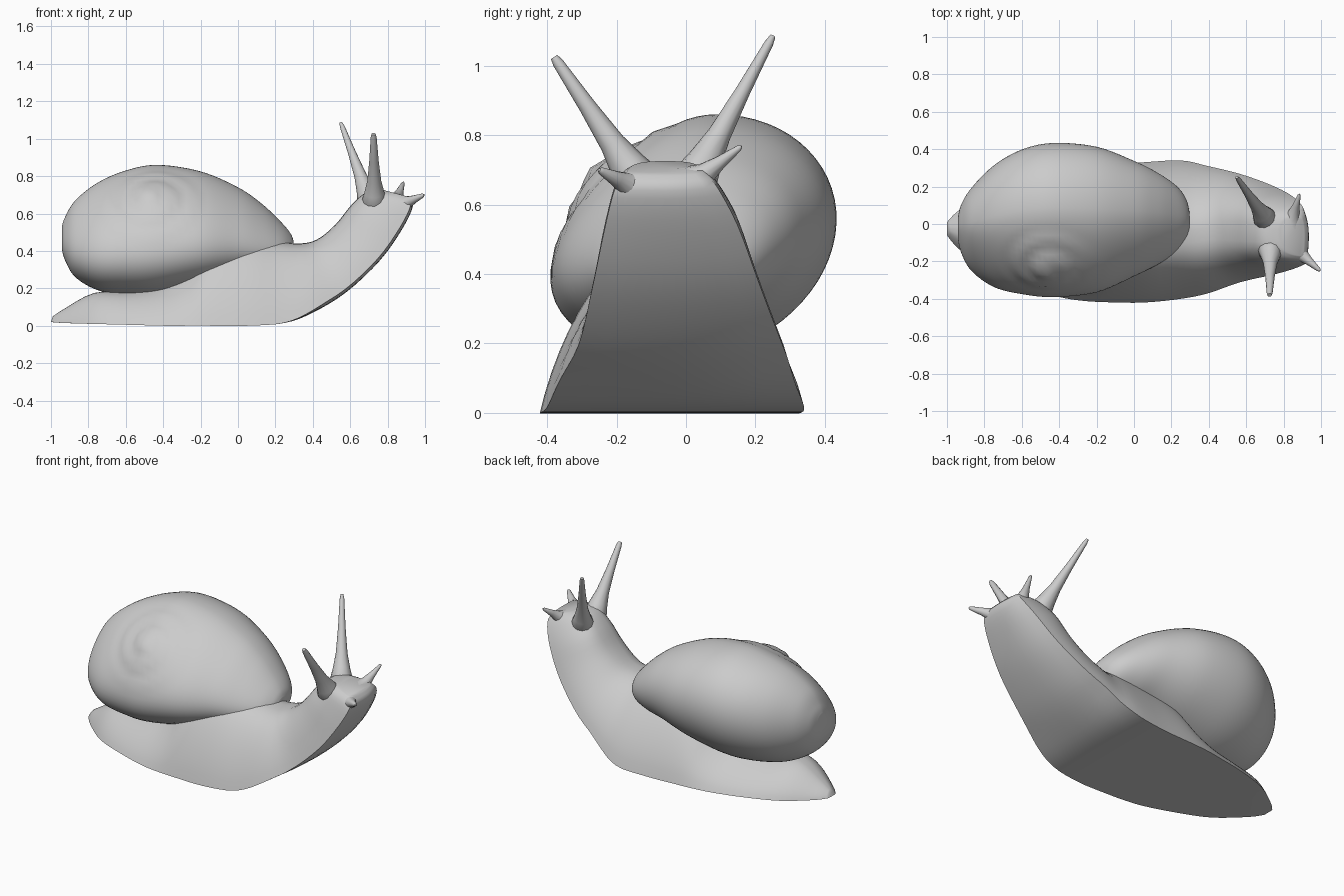
import bpy, bmesh, math
from mathutils import Vector

if "Cube" in bpy.data.objects:
    bpy.data.objects.remove(bpy.data.objects["Cube"], do_unlink=True)

GREY = (0.6, 0.6, 0.6, 1.0)
clay = bpy.data.materials.new("plain grey")
clay.use_nodes = True
clay.diffuse_color = GREY
clay.node_tree.nodes["Principled BSDF"].inputs["Base Color"].default_value = GREY


def smooth_stations(rows, steps):
    """Catmull-Rom interpolation between rows of section values."""
    out = []
    for i in range(len(rows) - 1):
        a, b, c, d = (rows[min(max(j, 0), len(rows) - 1)] for j in range(i - 1, i + 3))
        for s in range(steps):
            t = s / steps
            out.append([q + t / 2 * (r - p + t * (2 * p - 5 * q + 4 * r - u + t * (3 * q - p - 3 * r + u)))
                        for p, q, r, u in zip(a, b, c, d)])
    return out + [list(rows[-1])]


def loft(name, rings):
    """Skin a list of point rings and cap both ends."""
    bm = bmesh.new()
    loops = [[bm.verts.new(p) for p in ring] for ring in rings]
    n = len(loops[0])
    for lo, hi in zip(loops, loops[1:]):
        for i in range(n):
            bm.faces.new((lo[i], lo[(i + 1) % n], hi[(i + 1) % n], hi[i]))
    bm.faces.new(loops[0])
    bm.faces.new(loops[-1])
    bmesh.ops.recalc_face_normals(bm, faces=bm.faces)
    mesh = bpy.data.meshes.new(name)
    bm.to_mesh(mesh)
    bm.free()
    mesh.materials.append(clay)
    obj = bpy.data.objects.new(name, mesh)
    bpy.context.collection.objects.link(obj)
    bpy.ops.object.select_all(action="DESELECT")
    obj.select_set(True)
    bpy.context.view_layer.objects.active = obj
    bpy.ops.object.shade_smooth_by_angle(angle=math.radians(50))


# Body: domed sections on a flat sole, tilting back as the neck rises
# (sole x, sole z, top x, top z, y min, y max)
body = [
    (-1.0, .02, -.99, .05, -.06, .01),
    (-.94, .015, -.93, .09, -.13, .07),
    (-.78, .01, -.77, .175, -.26, .18),
    (-.58, .005, -.58, .185, -.34, .25),
    (-.40, .0, -.40, .22, -.39, .29),
    (-.28, 0, -.28, .30, -.41, .31),
    (-.15, 0, -.15, .435, -.418, .32),
    (.05, 0, .05, .47, -.42, .33),
    (.25, .015, .20, .455, -.40, .34),
    (.40, .07, .32, .44, -.37, .31),
    (.58, .18, .42, .46, -.31, .27),
    (.76, .35, .52, .54, -.27, .21),
    (.88, .52, .61, .65, -.235, .15),
    (.935, .64, .69, .715, -.205, .09),
    (.91, .69, .78, .725, -.17, .05),
]


def body_ring(row):
    sx, sz, tx, tz, y0, y1 = row
    mid, half = (y0 + y1) / 2, (y1 - y0) / 2
    neck = max(0, min(1, sz / .5))
    roll = max(0, min(1, (sz - .01) / .1))
    pts = []

    def add(y, side, up):
        # The neck's lower edges roll upward, more so on the left
        lift = roll * (.05 if side < 0 else .13) * side * side
        up = lift + (1 - lift) * up
        pts.append((sx + (tx - sx) * up, y, sz + (tz - sz) * up))

    # Flanks: steep on the right, sloping on the left, boxier at the head
    for i in range(25):
        a = math.pi * i / 24
        c, up = math.cos(a), math.sin(a)
        power = .65 if c < 0 else 1.1 - .45 * neck
        y = mid + half * math.copysign(abs(c) ** power, c) * (1 - .28 * (1 - neck) * up)
        add(y, math.copysign(1, c), up)
    # Sole
    for i in range(1, 8):
        add(mid + half * (i / 4 - 1), i / 4 - 1, 0)
    return pts


loft("body", [body_ring(r) for r in smooth_stations(body, 4)])

# Shell: leaning oval sections (x, y min, y max, z min, z max)
shell = [
    (-.942, -.07, .03, .41, .53),
    (-.925, -.14, .10, .35, .58),
    (-.87, -.23, .19, .26, .67),
    (-.75, -.31, .31, .19, .765),
    (-.6, -.345, .395, .165, .83),
    (-.43, -.36, .43, .165, .86),
    (-.2, -.34, .41, .21, .825),
    (0, -.26, .335, .26, .74),
    (.13, -.20, .27, .28, .65),
    (.23, -.14, .20, .31, .555),
    (.28, -.08, .13, .35, .495),
    (.297, -.03, .06, .40, .455),
]
APEX = Vector((-.46, -.23, .68))
AXIS = Vector((0, -.75, .66))
SIDE = Vector((1, 0, 0))
UP = AXIS.cross(SIDE)


def coil(p):
    """Raise a low spiral whorl around the apex."""
    d = p - APEX
    if d.dot(AXIS) < -.18:
        return p
    u, v = d.dot(SIDE), d.dot(UP)
    r = math.hypot(u, v)
    fade = max(0, 1 - r / .3)
    turn = r / .11 + math.atan2(v, u) / math.tau
    ridge = .007 * min(1, fade * 2, r / .05) * math.cos(turn * math.tau)
    return p + AXIS * (.05 * fade * fade + ridge)


def shell_ring(row):
    x, y0, y1, z0, z1 = row
    pts = []
    for i in range(64):
        a = math.tau * i / 64
        c = math.cos(a)
        z = (z1 - z0) / 2 * math.sin(a)
        lean = .15 - .33 * min(c, 0)
        y = (y0 + y1) / 2 + (y1 - y0) / 2 * c + lean * z
        pts.append(coil(Vector((x, y, (z0 + z1) / 2 + z))))
    return pts


loft("shell", [shell_ring(r) for r in smooth_stations(shell, 6)])


# Tentacles: flared, tapering stalks
def stalk(name, base, tip, root, end):
    base, tip = Vector(base), Vector(tip)
    axis = tip - base
    turn = axis.to_track_quat("Z", "Y")
    rings = []
    for t, flare in ((-.04, .9), (.02, 1), (.12, .75), (.3, .42), (.6, .18), (.95, 0), (1, -.1)):
        r = end + (root - end) * flare
        rings.append([base + axis * t + turn @ Vector((r * math.cos(k * math.tau / 12),
                      r * math.sin(k * math.tau / 12), 0)) for k in range(12)])
    loft(name, rings)


stalk("left_eye_stalk", (.70, .03, .68), (.55, .25, 1.085), .062, .013)
stalk("right_eye_stalk", (.73, -.14, .67), (.725, -.38, 1.025), .066, .016)
stalk("left_feeler", (.84, .01, .655), (.885, .16, .768), .065, .009)
stalk("right_feeler", (.85, -.125, .635), (.995, -.25, .70), .075, .011)
